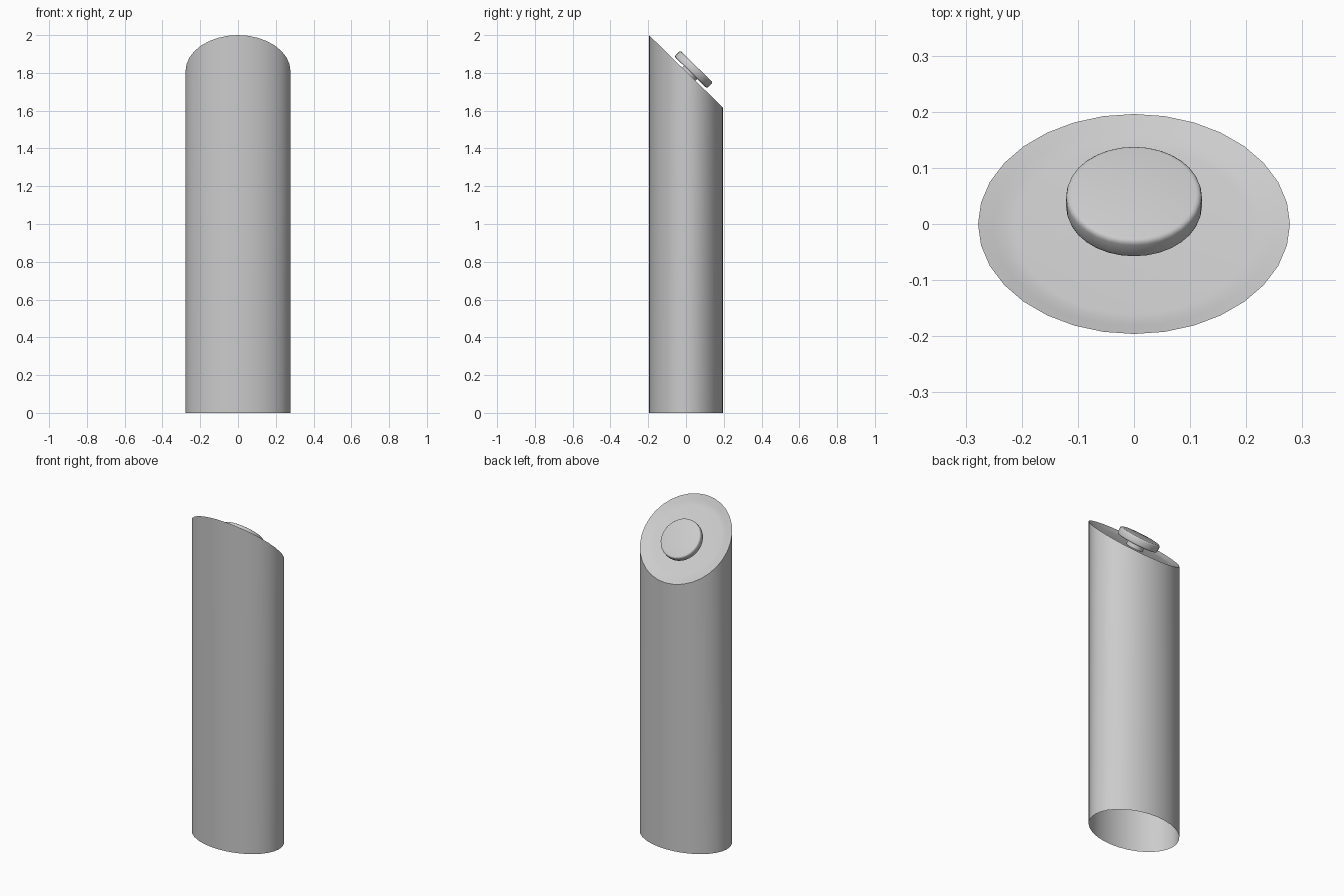
import bpy, bmesh, math
from mathutils import Matrix, Vector

if "Cube" in bpy.data.objects:
    bpy.data.objects.remove(bpy.data.objects["Cube"])

N = 32
RX, RY = 0.278, 0.196
TILT = Matrix.Rotation(-math.radians(44.4), 4, 'X')
NORMAL = TILT.to_3x3() @ Vector((0, 0, 1))


def slant(y):
    # height of the slanted top plane
    return 2.0 - (y + RY) * 0.98


def finish(name, bm, angle):
    bmesh.ops.recalc_face_normals(bm, faces=bm.faces)
    me = bpy.data.meshes.new(name)
    bm.to_mesh(me)
    bm.free()
    ob = bpy.data.objects.new(name, me)
    bpy.context.collection.objects.link(ob)
    bpy.ops.object.select_all(action='DESELECT')
    ob.select_set(True)
    bpy.context.view_layer.objects.active = ob
    bpy.ops.object.shade_smooth_by_angle(angle=math.radians(angle))
    return ob


def ring(bm, s, top=True, depth=0.0):
    out = []
    for i in range(N):
        a = 2 * math.pi * i / N
        x, y = RX * s * math.cos(a), RY * s * math.sin(a)
        p = Vector((x, y, slant(y) if top else 0.0)) - NORMAL * depth
        out.append(bm.verts.new(p))
    return out


def bridge(bm, a, b):
    for i in range(N):
        j = (i + 1) % N
        bm.faces.new((a[i], a[j], b[j], b[i]))


# open-bottomed oval post with slanted top edge
bm = bmesh.new()
bridge(bm, ring(bm, 1, top=False), ring(bm, 1))
finish("post_wall", bm, 30)

# shallow dished plate closing the slanted top
bm = bmesh.new()
rings = [ring(bm, s, depth=d) for s, d in
         ((1, 0), (0.9, 0.008), (0.83, 0.014), (0.76, 0.016))]
for a, b in zip(rings, rings[1:]):
    bridge(bm, a, b)
bm.faces.new(rings[-1])
plate = finish("top_plate", bm, 40)
if sum((p.normal.z * p.area for p in plate.data.polygons)) < 0:
    plate.data.flip_normals()


def disc(name, radius, thick, centre, bevel=0.0):
    bm = bmesh.new()
    bmesh.ops.create_cone(bm, cap_ends=True, segments=N, radius1=radius,
                          radius2=radius, depth=thick)
    if bevel:
        rims = [e for e in bm.edges
                if abs(e.verts[0].co.z - e.verts[1].co.z) < 1e-5]
        bmesh.ops.bevel(bm, geom=rims, offset=bevel, segments=3,
                        profile=0.5, affect='EDGES')
    bmesh.ops.transform(bm, matrix=Matrix.Translation(centre) @ TILT, verts=bm.verts)
    finish(name, bm, 40)


# round push button held clear of the plate by a short stem
c = Vector((0, 0.04, 1.818))
disc("button", 0.121, 0.044, c, 0.01)
disc("button_stem", 0.05, 0.06, c - NORMAL * 0.03)
